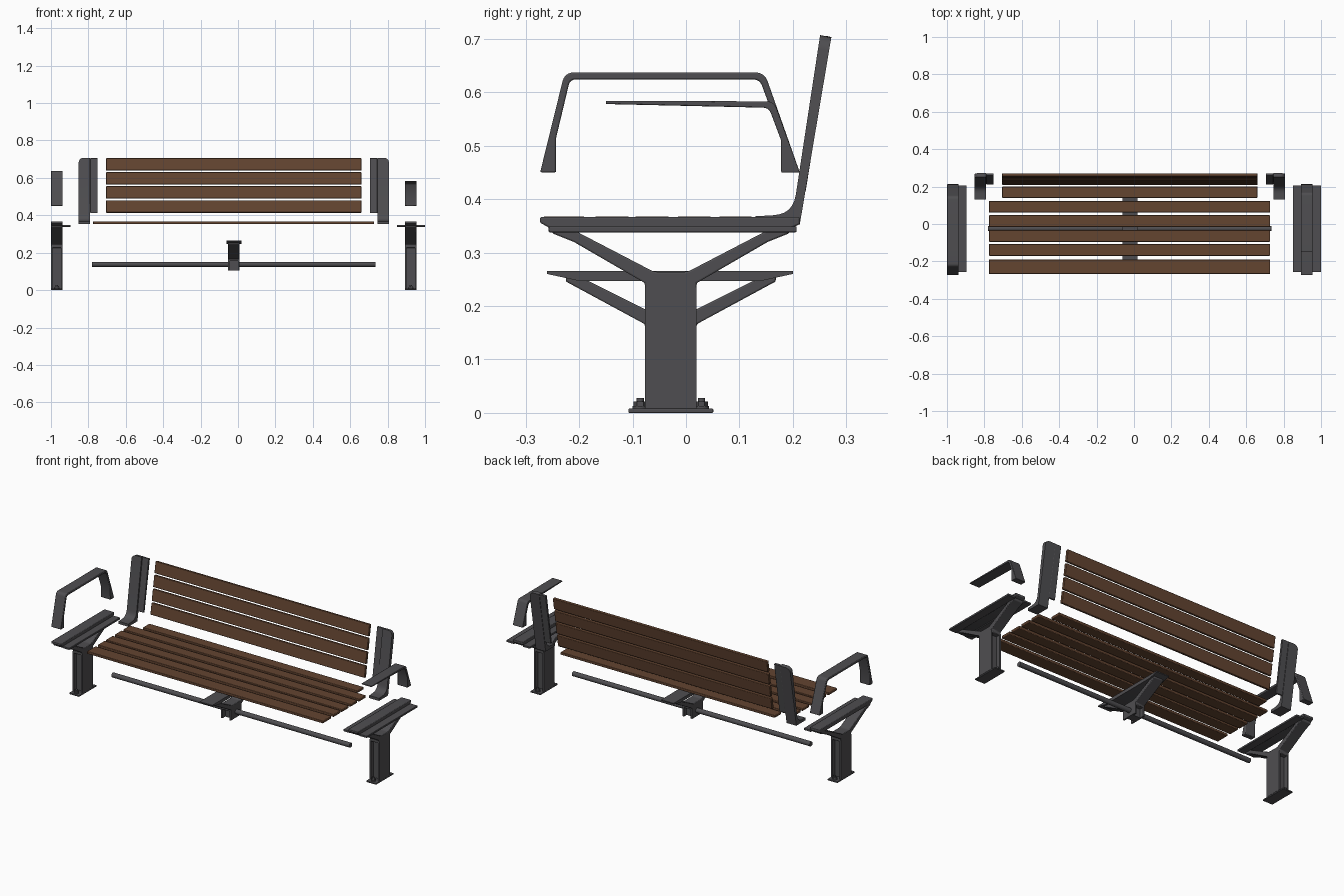
import bpy, bmesh, math
from mathutils import Vector

if "Cube" in bpy.data.objects:
    bpy.data.objects.remove(bpy.data.objects["Cube"])


def material(name, rgb):
    m = bpy.data.materials.new(name)
    m.diffuse_color = (*rgb, 1)
    m.use_nodes = True
    m.node_tree.nodes["Principled BSDF"].inputs["Base Color"].default_value = m.diffuse_color
    return m


STEEL = material("dark grey steel", (0.078, 0.076, 0.082))
WOOD = material("brown wood", (0.125, 0.058, 0.030))


def finish(bm, name, mat, bevel=0.0):
    bmesh.ops.recalc_face_normals(bm, faces=bm.faces)
    me = bpy.data.meshes.new(name)
    bm.to_mesh(me)
    bm.free()
    me.materials.append(mat)
    ob = bpy.data.objects.new(name, me)
    bpy.context.collection.objects.link(ob)
    if bevel:
        b = ob.modifiers.new("soft edges", 'BEVEL')
        b.width, b.segments, b.limit_method = bevel, 2, 'ANGLE'
        b.angle_limit = math.radians(40)
    bpy.context.view_layer.objects.active = ob
    bpy.ops.object.select_all(action='DESELECT')
    ob.select_set(True)
    bpy.ops.object.shade_smooth_by_angle(angle=math.radians(35))
    return ob


def box(name, x, y, z, mat=STEEL, bevel=0.0):
    bm = bmesh.new()
    bmesh.ops.create_cube(bm, size=1)
    for v in bm.verts:
        v.co = [r[0] if c < 0 else r[1] for c, r in zip(v.co, (x, y, z))]
    return finish(bm, name, mat, bevel)


def fillet(pts, steps=6):
    """Round every corner (y, z, radius) that has a radius."""
    out = []
    n = len(pts)
    for i, p in enumerate(pts):
        c = Vector(p[:2])
        if len(p) < 3:
            out.append(c)
            continue
        a = (Vector(pts[i - 1][:2]) - c).normalized()
        b = (Vector(pts[(i + 1) % n][:2]) - c).normalized()
        t = p[2] / math.tan(a.angle(b) / 2)
        s, e = c + a * t, c + b * t
        for k in range(steps + 1):
            u = k / steps
            out.append(s * (1 - u) ** 2 + c * 2 * u * (1 - u) + e * u * u)
    return out


def extrude(name, pts, x, mat=STEEL, bevel=0.0, round_x=None):
    """Extrude a side (y, z) profile across x."""
    bm = bmesh.new()
    f = bm.faces.new([bm.verts.new((x[0], p.x, p.y)) for p in fillet(pts)])
    r = bmesh.ops.extrude_face_region(bm, geom=[f])
    for g in r['geom']:
        if isinstance(g, bmesh.types.BMVert):
            g.co.x = x[1]
    if round_x is not None:  # round the upper outer corner
        es = [e for e in bm.edges
              if all(abs(v.co.x - round_x) < 1e-4 and v.co.z > 0.69 for v in e.verts)]
        bmesh.ops.bevel(bm, geom=es, offset=0.025, segments=5, profile=0.5, affect='EDGES')
    return finish(bm, name, mat, bevel)


def cylinder(name, loc, r, h, axis='Z', sides=24):
    bm = bmesh.new()
    bmesh.ops.create_cone(bm, cap_ends=True, segments=sides, radius1=r, radius2=r, depth=h)
    ob = finish(bm, name, STEEL)
    ob.location = loc
    if axis == 'X':
        ob.rotation_euler.y = math.pi / 2
    return ob


def post(name, x, z0, z1):
    # H-section column, open to front and back
    x0, x1 = x
    box(name + "_side_a", (x0, x0 + 0.009), (-0.077, 0.02), (z0, z1))
    box(name + "_side_b", (x1 - 0.009, x1), (-0.077, 0.02), (z0, z1))
    box(name + "_web", (x0 + 0.009, x1 - 0.009), (-0.052, -0.005), (z0, z1))


def leg(name, x, flanges):
    x0, x1 = x
    xc = (x0 + x1) / 2
    post(name + "_column", x, 0.008, 0.235)
    # branching arms
    extrude(name + "_arms", [
        (-0.077, 0.225), (-0.077, 0.243), (-0.21, 0.32), (-0.25, 0.336, 0.01),
        (-0.258, 0.355), (-0.235, 0.355), (-0.06, 0.264, 0.03), (0.003, 0.264, 0.03),
        (0.178, 0.355), (0.201, 0.355), (0.193, 0.336, 0.01), (0.153, 0.32),
        (0.02, 0.243), (0.02, 0.225)], x, bevel=0.003)
    # seat rail on top
    extrude(name + "_seat_rail", [
        (-0.273, 0.367, 0.004), (0.213, 0.367, 0.004), (0.213, 0.353, 0.004),
        (0.19, 0.343), (-0.25, 0.343), (-0.273, 0.356, 0.004)], x, bevel=0.003)
    for i, fx in enumerate(flanges):
        box(f"{name}_flange_{i}", fx, (-0.257, 0.207), (0.338, 0.349), bevel=0.002)
    # foot plate with bolts
    box(name + "_foot_plate", x, (-0.108, 0.051), (0, 0.008), bevel=0.002)
    for i, y in enumerate((-0.086, 0.029)):
        cylinder(f"{name}_washer_{i}", (xc, y, 0.010), 0.014, 0.006)
        cylinder(f"{name}_nut_{i}", (xc, y, 0.015), 0.012, 0.012, sides=6)
        cylinder(f"{name}_bolt_{i}", (xc, y, 0.018), 0.007, 0.02, sides=12)


LEFT, RIGHT = (-1.0, -0.937), (0.892, 0.955)
leg("left_leg", LEFT, [(-0.94, -0.895)])
leg("right_leg", RIGHT, [(0.85, 0.895), (0.952, 1.0)])

# middle support with tie rod
MID = (-0.053, 0.008)
post("middle_post", MID, 0.105, 0.172)
extrude("middle_arms", [
    (-0.077, 0.155), (-0.077, 0.166), (-0.225, 0.246), (-0.225, 0.258), (-0.205, 0.258),
    (-0.065, 0.188, 0.02), (0.008, 0.188, 0.02), (0.148, 0.258), (0.168, 0.258),
    (0.168, 0.246), (0.02, 0.166), (0.02, 0.155)], MID, bevel=0.003)
extrude("middle_top_plate", [
    (-0.26, 0.266), (0.2, 0.266), (0.2, 0.26), (0.14, 0.247), (-0.2, 0.247), (-0.26, 0.26)],
    (-0.062, 0.018))
cylinder("tie_rod", (-0.022, -0.025, 0.138), 0.0135, 1.515, 'X')

# long armrest on the left, short open one on the right
extrude("left_armrest", [
    (-0.273, 0.45), (-0.227, 0.637, 0.022), (0.147, 0.637, 0.025), (0.213, 0.45),
    (0.178, 0.45), (0.178, 0.515), (0.138, 0.624, 0.018), (-0.217, 0.624, 0.014),
    (-0.243, 0.515), (-0.243, 0.45)], LEFT, bevel=0.003)
extrude("right_armrest", [
    (-0.15, 0.584), (-0.15, 0.578), (0.155, 0.571, 0.016), (0.178, 0.51), (0.178, 0.45),
    (0.213, 0.45), (0.165, 0.583, 0.02)], RIGHT, bevel=0.002)

# backrest supports with slat flanges
for side, outer, inner in (("left", (-0.852, -0.79), (-0.79, -0.75)),
                           ("right", (0.745, 0.807), (0.705, 0.745))):
    extrude(side + "_back_support", [
        (0.13, 0.353), (0.13, 0.368), (0.2, 0.372, 0.045), (0.251, 0.707),
        (0.272, 0.703), (0.213, 0.353)], outer,
        round_x=outer[0] if side == "left" else outer[1])
    extrude(side + "_back_flange", [
        (0.212, 0.412), (0.258, 0.706), (0.271, 0.704), (0.222, 0.412)], inner, bevel=0.002)

# seat slats, the rearmost one shorter
slats = [(-0.267, -0.19), (-0.17, -0.107), (-0.095, -0.032), (-0.016, 0.047), (0.062, 0.123)]
for i, y in enumerate(slats):
    box(f"seat_slat_{i}", (-0.775, 0.728), y, (0.353, 0.368), WOOD, 0.003)
box("rear_seat_slat", (-0.705, 0.66), (0.14, 0.2), (0.353, 0.368), WOOD, 0.003)

# leaning back slats
for i in range(4):
    z = 0.447 + 0.075 * i
    s = box(f"back_slat_{i}", (-0.705, 0.66), (-0.008, 0.008), (-0.033, 0.033), WOOD, 0.003)
    s.location = (0, 0.208 + 0.163 * (z - 0.367), z)
    s.rotation_euler.x = -0.16
